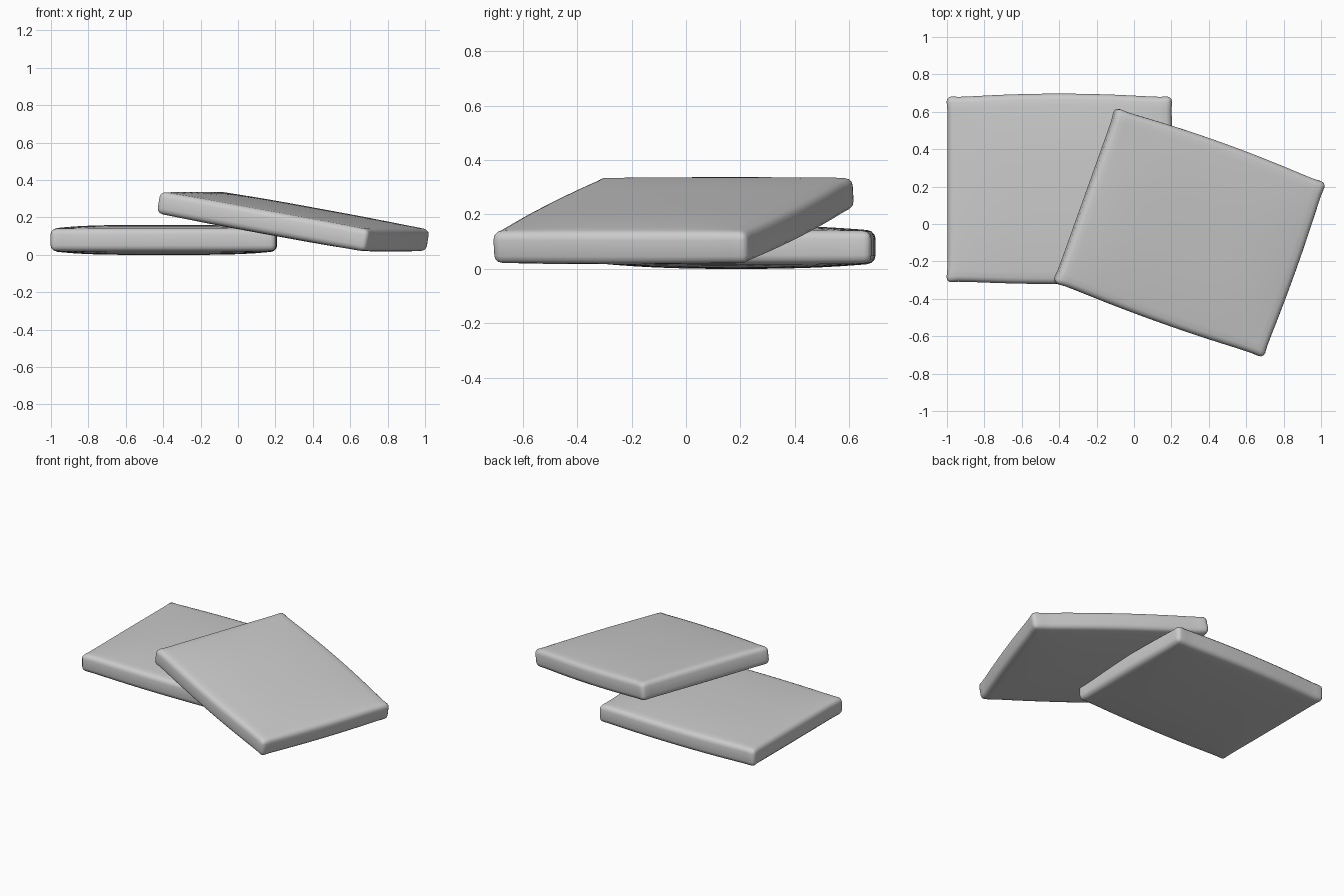
import bpy, bmesh
from math import radians

if "Cube" in bpy.data.objects:
    bpy.data.objects.remove(bpy.data.objects["Cube"])

HALF_W, HALF_D = 0.597, 0.488      # half width / depth at the corners
RIM, PUFF = 0.06, 0.02             # half thickness at rim, extra in the middle


def shape(co, side):
    """Map a unit grid point to a puffed, slightly bulging cushion."""
    u, v = co.x, co.y
    bow_u, bow_v = (1 - u ** 4) * 1.0, 1 - v * v
    x = u * HALF_W + (0.012 * max(u, 0) * bow_v)
    bulge = 0.024 if v > 0 else 0.018
    y = v * (HALF_D + bulge * (1 - u * u))
    # small pinched ears at the corners
    ear = (abs(u) * abs(v)) ** 14
    x += 0.008 * ear * (1 if u > 0 else -1)
    y += 0.010 * ear * (1 if v > 0 else -1)
    h = RIM + PUFF * bow_u * (1 - abs(v) ** 2.5)
    co.x, co.y, co.z = x, y, side * h


def cushion(name, location, rotation):
    bm = bmesh.new()
    bmesh.ops.create_grid(bm, x_segments=20, y_segments=16, size=1)
    lower = set(bm.verts)
    ext = bmesh.ops.extrude_face_region(bm, geom=bm.faces[:], use_keep_orig=True)
    upper = {g for g in ext["geom"] if isinstance(g, bmesh.types.BMVert)}
    for v in lower:
        shape(v.co, -1)
    for v in upper:
        shape(v.co, 1)
    bmesh.ops.recalc_face_normals(bm, faces=bm.faces)
    # round off the rim
    rim = [e for e in bm.edges if len(e.link_faces) == 2
           and e.calc_face_angle() > radians(50)]
    bmesh.ops.bevel(bm, geom=rim, offset=0.03, segments=3, profile=0.5,
                    affect='EDGES', clamp_overlap=True)
    bmesh.ops.recalc_face_normals(bm, faces=bm.faces)
    for f in bm.faces:
        f.smooth = True
    me = bpy.data.meshes.new(name)
    bm.to_mesh(me)
    bm.free()
    ob = bpy.data.objects.new(name, me)
    bpy.context.collection.objects.link(ob)
    ob.location = location
    ob.rotation_euler = rotation
    return ob


# flat cushion on the ground, second one leaning on it
cushion("lower_cushion", (-0.40, 0.185, 0.08), (0, 0, 0))
cushion("upper_cushion", (0.295, -0.046, 0.178), (0, radians(9.8), radians(-19.7)))
